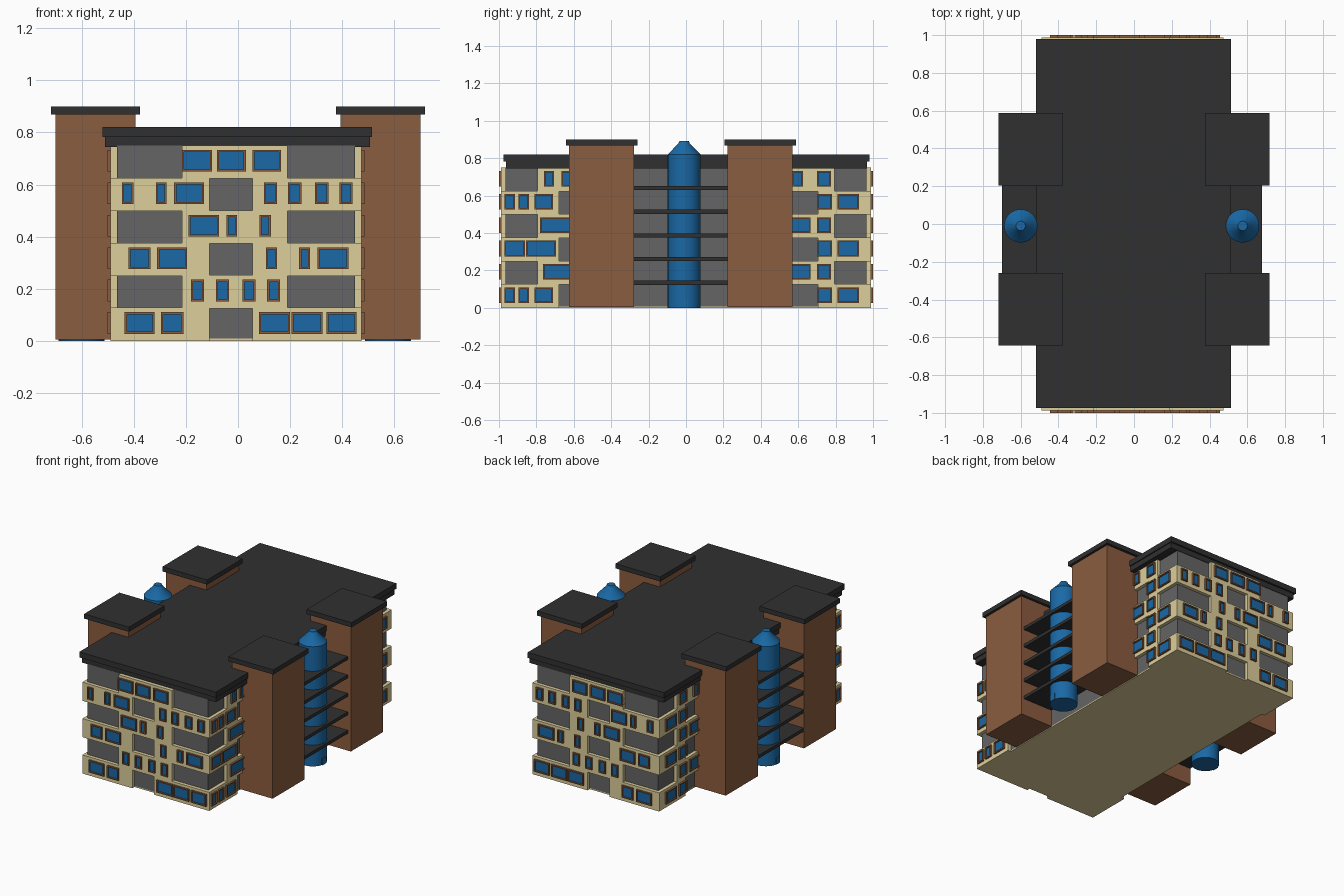
import bpy, bmesh, math
from mathutils import Vector

if "Cube" in bpy.data.objects:
    bpy.data.objects.remove(bpy.data.objects["Cube"])


def material(name, rgb):
    m = bpy.data.materials.new(name)
    m.diffuse_color = (*rgb, 1)
    m.use_nodes = True
    m.node_tree.nodes["Principled BSDF"].inputs["Base Color"].default_value = m.diffuse_color
    return m


CREAM = material("cream", (0.72, 0.62, 0.33))
BROWN = material("brown", (0.26, 0.11, 0.05))
BLUE = material("blue", (0.01, 0.14, 0.38))
DARK = material("charcoal", (0.03, 0.03, 0.03))
GREY = material("grey", (0.13, 0.13, 0.13))


def boxes(name, items, mat):
    """One object out of many boxes (x0, x1, y0, y1, z0, z1)."""
    bm = bmesh.new()
    for x0, x1, y0, y1, z0, z1 in items:
        x0, x1 = sorted((x0, x1))
        y0, y1 = sorted((y0, y1))
        vs = bmesh.ops.create_cube(bm, size=1)["verts"]
        for v in vs:
            v.co = Vector(((x0 + x1) / 2 + v.co.x * (x1 - x0),
                           (y0 + y1) / 2 + v.co.y * (y1 - y0),
                           (z0 + z1) / 2 + v.co.z * (z1 - z0)))
    finish(name, bm, mat)


def finish(name, bm, mat):
    me = bpy.data.meshes.new(name)
    bm.to_mesh(me)
    bm.free()
    me.materials.append(mat)
    ob = bpy.data.objects.new(name, me)
    bpy.context.collection.objects.link(ob)
    return ob


FLOOR = 0.1245
CX = -0.0075  # the facade block sits slightly left of centre


def on_end(s):
    """Front/back wall: u runs along x, depth outwards along y."""
    return lambda u0, u1, z0, z1, d0, d1: (u0, u1, s * (0.965 + d0), s * (0.965 + d1), z0, z1)


def on_side(s):
    """Left/right wall: u runs along y, depth outwards along x."""
    return lambda u0, u1, z0, z1, d0, d1: (CX + s * (0.458 + d0), CX + s * (0.458 + d1), u0, u1, z0, z1)


def facade(name, place, panels, windows):
    cream, frame, glass = [], [], []
    for f in range(6):
        z = f * FLOOR
        for u0, u1 in panels[f % 2]:
            cream.append(place(u0, u1, z, z + FLOOR + 0.003, -0.05, 0.023))
        for u0, u1 in windows[f]:
            a, b, t = z + 0.027, z + 0.11, 0.008
            for bar in ((u0, u1, a, a + t), (u0, u1, b - t, b),
                        (u0, u0 + t, a + t, b - t), (u1 - t, u1, a + t, b - t)):
                frame.append(place(*bar, 0.0, 0.035))
            glass.append(place(u0 + t, u1 - t, a + t, b - t, 0.0, 0.026))
    boxes(name + "_panels", cream, CREAM)
    boxes(name + "_window_frames", frame, BROWN)
    boxes(name + "_window_glass", glass, BLUE)


# main block and base plate
boxes("core_walls", [(-0.465, 0.45, -0.965, 0.965, 0.008, 0.75)], GREY)
boxes("base_plate", [(-0.465, 0.45, -0.965, 0.965, 0.0, 0.008)], CREAM)

# patterned facades
end_panels = [[(-0.488, -0.11), (0.055, 0.473)], [(-0.215, 0.19)]]
end_windows = [
    [(-0.435, -0.32), (-0.295, -0.21), (0.08, 0.2), (0.205, 0.325), (0.34, 0.455)],
    [(-0.18, -0.13), (-0.085, -0.035), (0.017, 0.067), (0.112, 0.162)],
    [(-0.42, -0.335), (-0.31, -0.195), (0.107, 0.15), (0.235, 0.277), (0.305, 0.425)],
    [(-0.19, -0.073), (-0.045, -0.003), (0.082, 0.126)],
    [(-0.445, -0.402), (-0.315, -0.274), (-0.245, -0.13), (0.1, 0.15),
     (0.192, 0.243), (0.295, 0.347), (0.39, 0.44)],
    [(-0.215, -0.1), (-0.08, 0.03), (0.055, 0.165)]]
side_panels = [[(-0.987, -0.68), (0.705, 0.987)], [(-0.795, -0.5), (0.5, 0.795)]]
three = [(-0.97, -0.915), (-0.895, -0.84), (-0.81, -0.71)]
pair = [(0.7, 0.78), (0.81, 0.925)]
inner = [(0.54, 0.665), (0.7, 0.775)]
side_windows = [
    three + pair,
    [(-0.765, -0.6)] + inner,
    [(-0.97, -0.86), (-0.855, -0.695)] + pair,
    [(-0.78, -0.6)] + inner,
    three + pair,
    [(-0.76, -0.705), (-0.665, -0.61), (0.57, 0.625), (0.7, 0.775)]]
for s, label in ((-1, "front"), (1, "back")):
    facade(label, on_end(s), end_panels, end_windows)
for s, label in ((-1, "left"), (1, "right")):
    facade(label, on_side(s), side_panels, side_windows)

# two-step flat roof
boxes("roof", [(-0.51, 0.507, -0.963, 0.968, 0.745, 0.782),
               (-0.52, 0.514, -0.975, 0.98, 0.782, 0.82)], DARK)

# four brick towers with caps
towers, caps = [], []
for s in (-1, 1):
    for y0, y1 in ((-0.625, -0.278), (0.222, 0.57)):
        towers.append((s * 0.393, s * 0.70, y0, y1, 0.006, 0.87))
        caps.append((s * 0.377, s * 0.717, y0 - 0.017, y1 + 0.018, 0.868, 0.9))
boxes("towers", towers, BROWN)
boxes("tower_caps", caps, DARK)

# balcony slabs between the towers
slabs = []
for i in range(1, 6):
    z = 0.008 + i * 0.1265
    slabs += [(0.44, 0.677, -0.28, 0.224, z - 0.011, z + 0.011),
              (-0.44, -0.70, -0.28, 0.224, z - 0.011, z + 0.011)]
boxes("balcony_slabs", slabs, DARK)

# round stair towers with cone tops, and their doors
for cx, s, label in ((0.575, 1, "right"), (-0.6, -1, "left")):
    bm = bmesh.new()
    profile = [(0, 0), (0.088, 0), (0.088, 0.82), (0.03, 0.88), (0.025, 0.893), (0, 0.893)]
    vs = [bm.verts.new((r, 0, z)) for r, z in profile]
    es = [bm.edges.new(p) for p in zip(vs, vs[1:])]
    bmesh.ops.spin(bm, geom=vs + es, cent=(0, 0, 0), axis=(0, 0, 1),
                   angle=math.tau, steps=32)
    bmesh.ops.remove_doubles(bm, verts=bm.verts, dist=1e-4)
    bmesh.ops.recalc_face_normals(bm, faces=bm.faces)
    ob = finish(label + "_stair_tower", bm, BLUE)
    ob.location = (cx, -0.01, 0)
    bpy.ops.object.select_all(action='DESELECT')
    ob.select_set(True)
    bpy.context.view_layer.objects.active = ob
    bpy.ops.object.shade_smooth_by_angle(angle=math.radians(30))
    boxes(label + "_stair_door",
          [(cx + s * 0.07, cx + s * 0.09, -0.035, 0.007, 0.0, 0.045)], BLUE)
